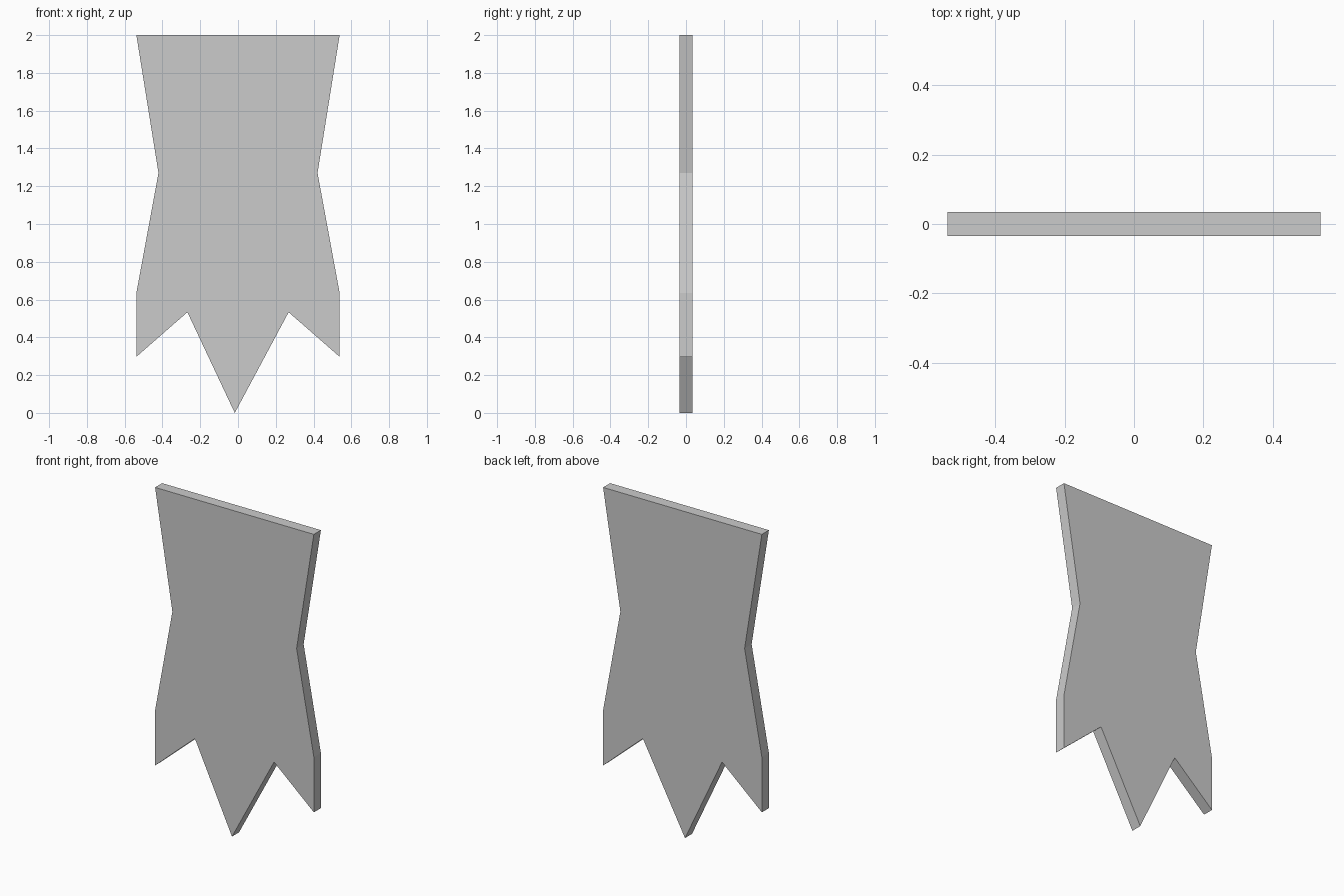
import bpy, bmesh
from mathutils import Vector

if "Cube" in bpy.data.objects:
    bpy.data.objects.remove(bpy.data.objects["Cube"])

HALF_THICKNESS = 0.034

# Right edge of the banner, from the top corner down to the notch
right_side = [(0.538, 2.0), (0.421, 1.27), (0.538, 0.635), (0.538, 0.297), (0.268, 0.533)]
tip = (-0.017, 0.0)
outline = right_side + [tip] + [(-x, z) for x, z in reversed(right_side)]

# Flat banner outline, extruded to its thickness
bm = bmesh.new()
face = bm.faces.new([bm.verts.new((x, -HALF_THICKNESS, z)) for x, z in outline])
back = bmesh.ops.extrude_face_region(bm, geom=[face], use_keep_orig=True)
bmesh.ops.translate(bm, vec=Vector((0, 2 * HALF_THICKNESS, 0)),
                    verts=[v for v in back["geom"] if isinstance(v, bmesh.types.BMVert)])
bmesh.ops.recalc_face_normals(bm, faces=bm.faces[:])

mesh = bpy.data.meshes.new("banner")
bm.to_mesh(mesh)
bm.free()
bpy.context.collection.objects.link(bpy.data.objects.new("banner", mesh))
